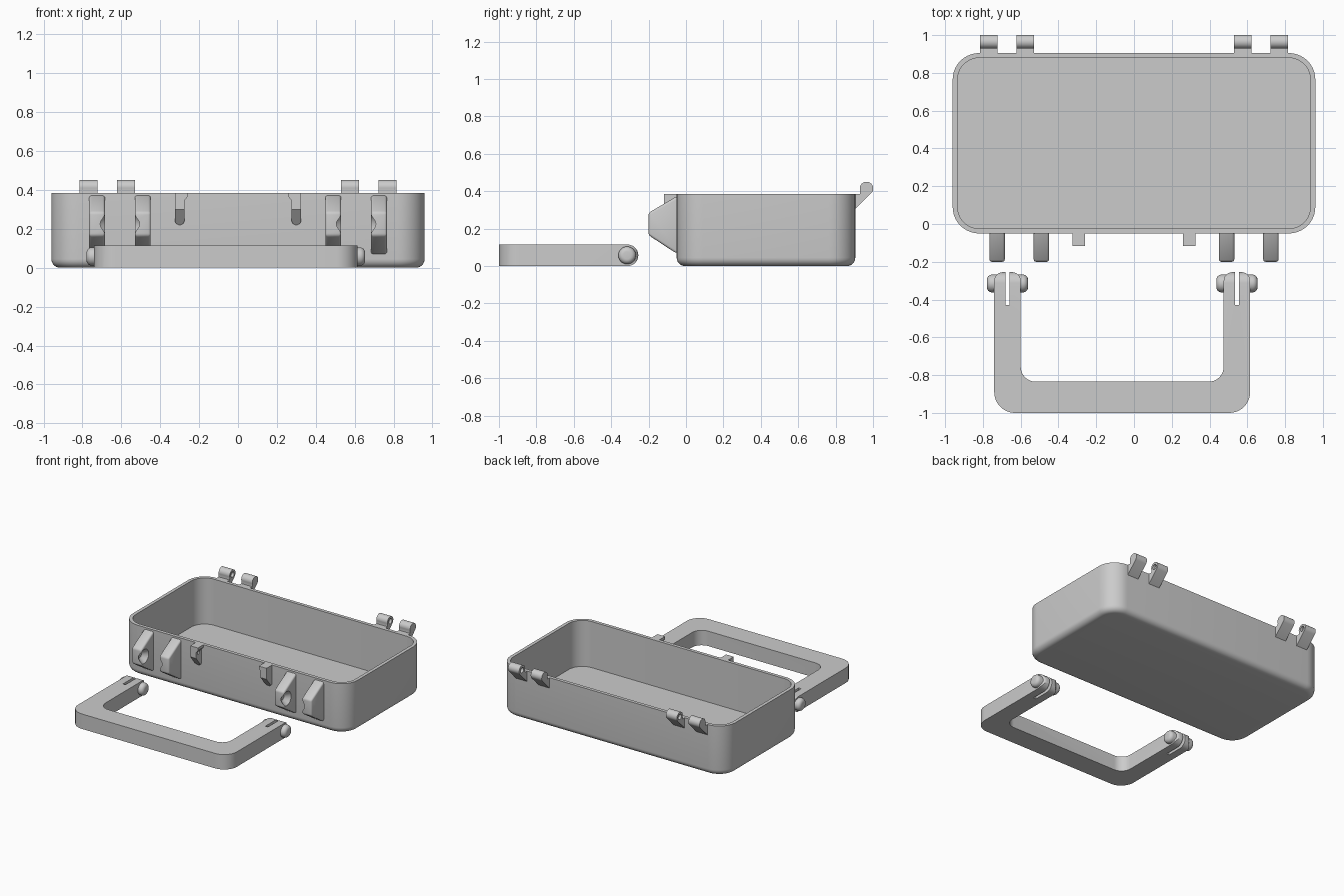
import bpy, bmesh, math

if "Cube" in bpy.data.objects:
    bpy.data.objects.remove(bpy.data.objects["Cube"])

grey = bpy.data.materials.new("plain grey")
grey.diffuse_color = (0.6, 0.6, 0.6, 1)
grey.use_nodes = True
grey.node_tree.nodes["Principled BSDF"].inputs["Base Color"].default_value = grey.diffuse_color


def make(name, bm):
    bmesh.ops.recalc_face_normals(bm, faces=bm.faces[:])
    me = bpy.data.meshes.new(name)
    bm.to_mesh(me)
    bm.free()
    me.materials.append(grey)
    ob = bpy.data.objects.new(name, me)
    bpy.context.collection.objects.link(ob)
    return ob


def skin(name, loops):
    """Join successive closed loops and cap both ends."""
    bm = bmesh.new()
    rings = [[bm.verts.new(p) for p in loop] for loop in loops]
    n = len(rings[0])
    for a, b in zip(rings, rings[1:]):
        for i in range(n):
            j = (i + 1) % n
            bm.faces.new((a[i], a[j], b[j], b[i]))
    bm.faces.new(rings[0])
    bm.faces.new(rings[-1])
    return make(name, bm)


def prism(name, pts, a, b, axis="x"):
    put = {"x": lambda u, v, t: (t, u, v),
           "y": lambda u, v, t: (u, t, v),
           "z": lambda u, v, t: (u, v, t)}[axis]
    return skin(name, [[put(u, v, t) for u, v in pts] for t in (a, b)])


def lathe_x(name, prof, centre, n=32):
    cx, cy, cz = centre
    return skin(name, [[(cx + x, cy + r * math.cos(k * math.tau / n),
                         cz + r * math.sin(k * math.tau / n)) for k in range(n)]
                       for x, r in prof])


def arc(cx, cy, r, a0, a1, n=10):
    return [(cx + r * math.cos(math.radians(a0 + (a1 - a0) * i / n)),
             cy + r * math.sin(math.radians(a0 + (a1 - a0) * i / n))) for i in range(n + 1)]


def apply(ob, mod):
    bpy.context.view_layer.objects.active = ob
    bpy.ops.object.modifier_apply(modifier=mod.name)


def boolean(ob, cutter, op="DIFFERENCE"):
    m = ob.modifiers.new("cut", "BOOLEAN")
    m.operation, m.solver, m.object = op, "EXACT", cutter
    apply(ob, m)
    bpy.data.objects.remove(cutter)


def bevel(ob, w, seg=3):
    m = ob.modifiers.new("round", "BEVEL")
    m.width, m.segments, m.limit_method = w, seg, "ANGLE"
    apply(ob, m)


# Open tray with rounded corners and a rounded bottom edge
def tray_loop(z, d):
    hx, hy, r = 0.96 - d, 0.4775 - d, 0.14 - d
    pts = []
    for sx, sy, a in ((1, 1, 0), (-1, 1, 90), (-1, -1, 180), (1, -1, 270)):
        pts += arc(sx * (hx - r), 0.4275 + sy * (hy - r), r, a, a + 90)
    return [(x, y, z) for x, y in pts]


R = 0.045
loops = []
for i in range(7):
    t = i / 6 * math.pi / 2
    loops.append(tray_loop(R - R * math.cos(t), R - R * math.sin(t)))
loops += [tray_loop(0.385, 0), tray_loop(0.385, 0.026), tray_loop(0.03, 0.026)]
skin("tray", loops)

# Hinge knuckles on the back rim, with pin sockets facing each other
knuckle = arc(0.965, 0.415, 0.036, -45, 200, 20) + [(0.93, 0.385), (0.89, 0.385), (0.89, 0.295), (0.905, 0.305)]
for s in (-1, 1):
    for x, inward in ((0.769, -1), (0.576, 1)):
        ob = prism("hinge_knuckle", knuckle, s * x - 0.047, s * x + 0.047)
        pin = [(-0.035, 0.008), (-0.02, 0.02), (0.02, 0.02), (0.035, 0.008)]
        boolean(ob, lathe_x("pin_cutter", pin, (s * (x + inward * 0.047), 0.965, 0.415), 20))

# Handle brackets on the front wall, each pair sharing a pivot socket
bracket = [(-0.03, 0.375), (-0.055, 0.37), (-0.2, 0.285), (-0.2, 0.165), (-0.055, 0.07), (-0.03, 0.07)]
socket = [(-0.115, 0.02), (-0.108, 0.03), (-0.075, 0.055), (0.075, 0.055), (0.108, 0.03), (0.115, 0.02)]
for s in (-1, 1):
    for x in (0.49, 0.725):
        ob = prism("handle_bracket", bracket, s * x - 0.041, s * x + 0.041)
        bevel(ob, 0.014)
        boolean(ob, lathe_x("socket_cutter", socket, (s * 0.6075, -0.165, 0.225)))

# Lid catches near the middle of the front wall
side = [(-0.04, 0.385), (-0.117, 0.385), (-0.117, 0.3), (-0.05, 0.215), (-0.04, 0.215)]
for s in (-1, 1):
    ob = prism("lid_catch", side, -0.4, 0.4)
    face = [(0.325, 0.4), (0.26, 0.4), (0.26, 0.365), (0.275, 0.345)]
    face += arc(0.3, 0.245, 0.025, 180, 360, 8)
    face = [(s * x, z) for x, z in face]
    boolean(ob, prism("catch_outline", face, -0.2, 0.0, "y"), "INTERSECT")
    dimple = [(-0.02, 0.006), (-0.01, 0.014), (0.01, 0.014), (0.02, 0.006)]
    boolean(ob, lathe_x("dimple_cutter", dimple, (s * 0.268, -0.088, 0.335), 16))

# U-shaped carrying handle with slotted, rounded arm ends
HX, HW, AX = -0.0625, 0.6775, 0.6075
half = arc(HW - 0.11, -0.89, 0.11, -90, 0)
half += arc(HW - 0.045, -0.3, 0.045, 0, 90, 6)
half += [(AX + 0.011, -0.255), (AX + 0.011, -0.43), (AX - 0.011, -0.43), (AX - 0.011, -0.255)]
half += arc(HW - 0.14 + 0.045, -0.3, 0.045, 90, 180, 6)
half += arc(HW - 0.14 - 0.08, -0.755, 0.08, 0, -90)
outline = half + [(-x, y) for x, y in reversed(half)]
handle = prism("handle", [(HX + x, y) for x, y in outline], 0.0, 0.115, "z")
end = [(-1.1, -0.1), (-0.3125, -0.1), (-0.3125, 0.0)]
end = [(-1.1, 0.0)] + arc(-0.3125, 0.0575, 0.0575, -90, 90, 20) + [(-1.1, 0.115)]
boolean(handle, prism("end_rounding", end, -1.0, 1.0), "INTERSECT")

# Pivot knobs on both faces of each arm
dome = [(0.065, 0.047), (0.082, 0.047)]
dome += [(0.082 + 0.027 * math.sin(i * math.pi / 12), 0.02 + 0.027 * math.cos(i * math.pi / 12))
         for i in range(1, 7)]
for s in (-1, 1):
    for d in (-1, 1):
        lathe_x("pivot_knob", [(d * (x - 0.03 if i == 0 else x), r) for i, (x, r) in enumerate(dome)],
                (HX + s * AX, -0.315, 0.0575))

# Smooth curved surfaces, keep edges crisp
for ob in bpy.context.scene.objects:
    bpy.ops.object.select_all(action="DESELECT")
    ob.select_set(True)
    bpy.context.view_layer.objects.active = ob
    bpy.ops.object.shade_smooth_by_angle(angle=math.radians(30))
